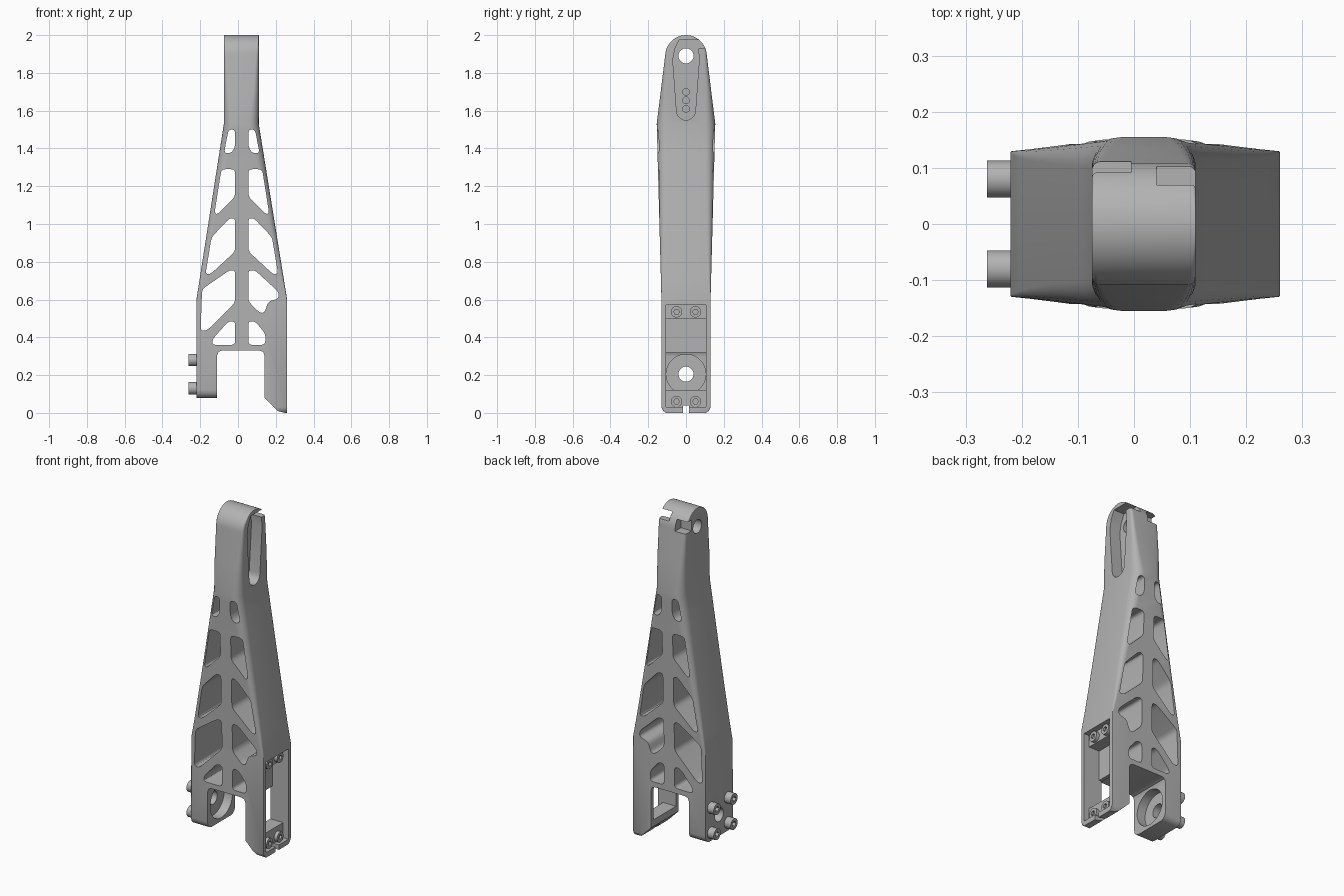
import bpy, bmesh, math
from mathutils import Vector

old = bpy.data.objects.get("Cube")
if old:
    bpy.data.objects.remove(old)

grey = bpy.data.materials.new("plain grey")
grey.use_nodes = True
colour = (0.45, 0.45, 0.45, 1)
grey.diffuse_color = colour
grey.node_tree.nodes["Principled BSDF"].inputs["Base Color"].default_value = colour


def finish(name, bm):
    bmesh.ops.recalc_face_normals(bm, faces=bm.faces)
    mesh = bpy.data.meshes.new(name)
    bm.to_mesh(mesh)
    bm.free()
    mesh.materials.append(grey)
    ob = bpy.data.objects.new(name, mesh)
    bpy.context.collection.objects.link(ob)
    return ob


def prism(name, axis, pts, a, b):
    """Extrude an outline of (x, z) along y, or of (y, z) along x."""
    place = (lambda p, t: (t, p[0], p[1])) if axis == "x" else (lambda p, t: (p[0], t, p[1]))
    bm = bmesh.new()
    lo = [bm.verts.new(place(p, a)) for p in pts]
    hi = [bm.verts.new(place(p, b)) for p in pts]
    bm.faces.new(lo)
    bm.faces.new(hi)
    for i in range(len(pts)):
        j = (i + 1) % len(pts)
        bm.faces.new((lo[i], lo[j], hi[j], hi[i]))
    return finish(name, bm)


def circle(cy, cz, r, n=32):
    return [(cy + r * math.cos(math.tau * i / n), cz + r * math.sin(math.tau * i / n)) for i in range(n)]


def rect(a0, a1, z0, z1):
    return [(a0, z0), (a1, z0), (a1, z1), (a0, z1)]


def rounded(pts, r, n=5):
    out = []
    for i, p in enumerate(pts):
        p = Vector(p)
        ends = []
        for q in (Vector(pts[i - 1]), Vector(pts[(i + 1) % len(pts)])):
            d = q - p
            ends.append(p + d.normalized() * min(r, d.length * 0.45))
        for k in range(n):
            t = k / (n - 1)
            out.append(tuple(ends[0] * (1 - t) ** 2 + p * 2 * t * (1 - t) + ends[1] * t * t))
    return out


def cut(ob, axis, pts, a, b):
    tool = prism("cutter", axis, pts, a, b)
    tool.hide_render = True
    mod = ob.modifiers.new("cut", "BOOLEAN")
    mod.operation, mod.solver, mod.object = "DIFFERENCE", "EXACT", tool
    bpy.context.view_layer.objects.active = ob
    bpy.ops.object.modifier_apply(modifier=mod.name)
    bpy.data.objects.remove(tool)


def smooth(ob):
    bpy.ops.object.select_all(action="DESELECT")
    ob.select_set(True)
    bpy.context.view_layer.objects.active = ob
    bpy.ops.object.shade_smooth_by_angle(angle=math.radians(30))


# Body: rounded rectangular sections lofted upward (z, x0, x1, half depth, corner radius)
sections = [(0, -.22, .26, .105, .003), (.01, -.22, .26, .12, .003), (.03, -.22, .26, .13, .003),
            (.6, -.22, .26, .13, .004)]
for i in range(1, 9):
    t = i / 8
    sections.append((.6 + .93 * t, -.22 + .145 * t, .26 - .15 * t, .13 + .025 * t, .004 + .05 * t ** .7))
sections.append((1.7, -.075, .11, .134, .03))
for i in range(15):
    a = math.radians(4 + 6 * i)
    hy = .11 * math.cos(a)
    sections.append((1.89 + .11 * math.sin(a), -.075, .11, hy, min(.015, hy * .5) * (1 - i / 16)))

bm = bmesh.new()
rings = []
for z, x0, x1, hy, r in sections:
    ring = []
    for cx, cy, start in ((x1 - r, hy - r, 0), (x0 + r, hy - r, 90), (x0 + r, r - hy, 180), (x1 - r, r - hy, 270)):
        for k in range(7):
            a = math.radians(start + 15 * k)
            ring.append(bm.verts.new((cx + r * math.cos(a), cy + r * math.sin(a), z)))
    rings.append(ring)
for lo, hi in zip(rings, rings[1:]):
    for i in range(len(lo)):
        j = (i + 1) % len(lo)
        bm.faces.new((lo[i], lo[j], hi[j], hi[i]))
bm.faces.new(rings[0])
bm.faces.new(rings[-1])
body = finish("leg_body", bm)

# Fork gap, short left prong and chamfered long prong
cut(body, "y", [(-.11, -.1), (-.11, .305), (-.103, .323), (-.085, .33), (.115, .33), (.133, .323),
                (.14, .305), (.14, -.1)], -.3, .3)
cut(body, "y", rect(-.3, -.1, -.1, .08), -.3, .3)
cut(body, "y", [(.1, -.1), (.1, .12), (.21, .01), (.25, 0), (.25, -.1)], -.3, .3)
for s in (-1, 1):
    corner = [(.15, .07), (.15, .12), (.13, .12), (.125, .1), (.112, .086), (.095, .08), (.095, .07)]
    cut(body, "x", [(s * y, z) for y, z in corner], -.3, -.05)

# Lattice windows either side of the middle bar
MID = .02
shared = [
    [(-.05, 1.5), (-.015, 1.5), (-.015, 1.41), (-.035, 1.375), (-.074, 1.375)],
    [(-.088, 1.29), (-.015, 1.29), (-.015, 1.145), (-.11, 1.05), (-.124, 1.06)],
    [(-.015, 1.03), (-.045, 1.03), (-.14, .93), (-.172, .735), (-.145, .735), (-.015, .855)],
]
left_only = [
    [(-.015, .755), (-.045, .755), (-.19, .655), (-.198, .435), (-.165, .435), (-.015, .585)],
    [(-.05, .485), (-.015, .485), (-.015, .36), (-.135, .36), (-.135, .39)],
]
right_only = [
    [(.055, .755), (.09, .755), (.215, .64), (.215, .605), (.16, .59), (.14, .53), (.115, .53), (.055, .59)],
    [(.055, .485), (.09, .485), (.145, .42), (.145, .36), (.055, .36)],
]
mirrored = [[(2 * MID - x, z) for x, z in w] for w in shared]
for w in shared + left_only + mirrored + right_only:
    cut(body, "y", rounded(w, .022), -.3, .3)

# Motor frame in the long prong
cut(body, "x", rect(-.105, .105, .03, .57), .225, .3)
cut(body, "x", rect(-.105, .105, .12, .50), .155, .3)
cut(body, "x", rect(-.105, .105, .12, .32), .1, .3)
cut(body, "x", rect(-.015, .015, -.05, .04), .1, .3)

# Bearing seat in the short prong
cut(body, "x", circle(0, .205, .105, 48), -.165, -.05)
cut(body, "x", circle(0, .205, .04), -.3, -.1)

# Head: arm slot, pivot hole, screw holes and nut pocket
slot = [(-.035, 1.975), (.13, 1.975), (.13, 1.93), (.065, 1.93), (.07, 1.87), (.05, 1.6)]
slot += [(.05 * math.cos(a), 1.6 - .05 * math.sin(a)) for a in (math.pi * k / 10 for k in range(1, 10))]
slot += [(-.05, 1.6), (-.07, 1.87), (-.058, 1.93)]
cut(body, "x", slot, .04, .2)
cut(body, "x", circle(0, 1.89, .04), -.2, .2)
for z in (1.61, 1.655, 1.7):
    cut(body, "x", circle(0, z, .018, 20), .0, .1)
cut(body, "x", rect(.055, .14, 1.885, 1.95), -.1, -.005)
smooth(body)

# Socket-head bolts outside the short prong, and seated screws inside the frame
for side, s in (("front", -1), ("back", 1)):
    for level, z in (("lower", .13), ("upper", .28)):
        bolt = prism(f"{level}_{side}_bolt", "x", circle(s * .08, z, .033), -.262, -.21)
        cut(bolt, "x", circle(s * .08, z, .017, 6), -.3, -.24)
        smooth(bolt)
    for level, z in (("lower", .06), ("upper", .535)):
        screw = prism(f"{level}_{side}_frame_screw", "x", circle(s * .05, z, .03), .215, .245)
        cut(screw, "x", circle(s * .05, z, .015, 6), .232, .3)
        smooth(screw)
